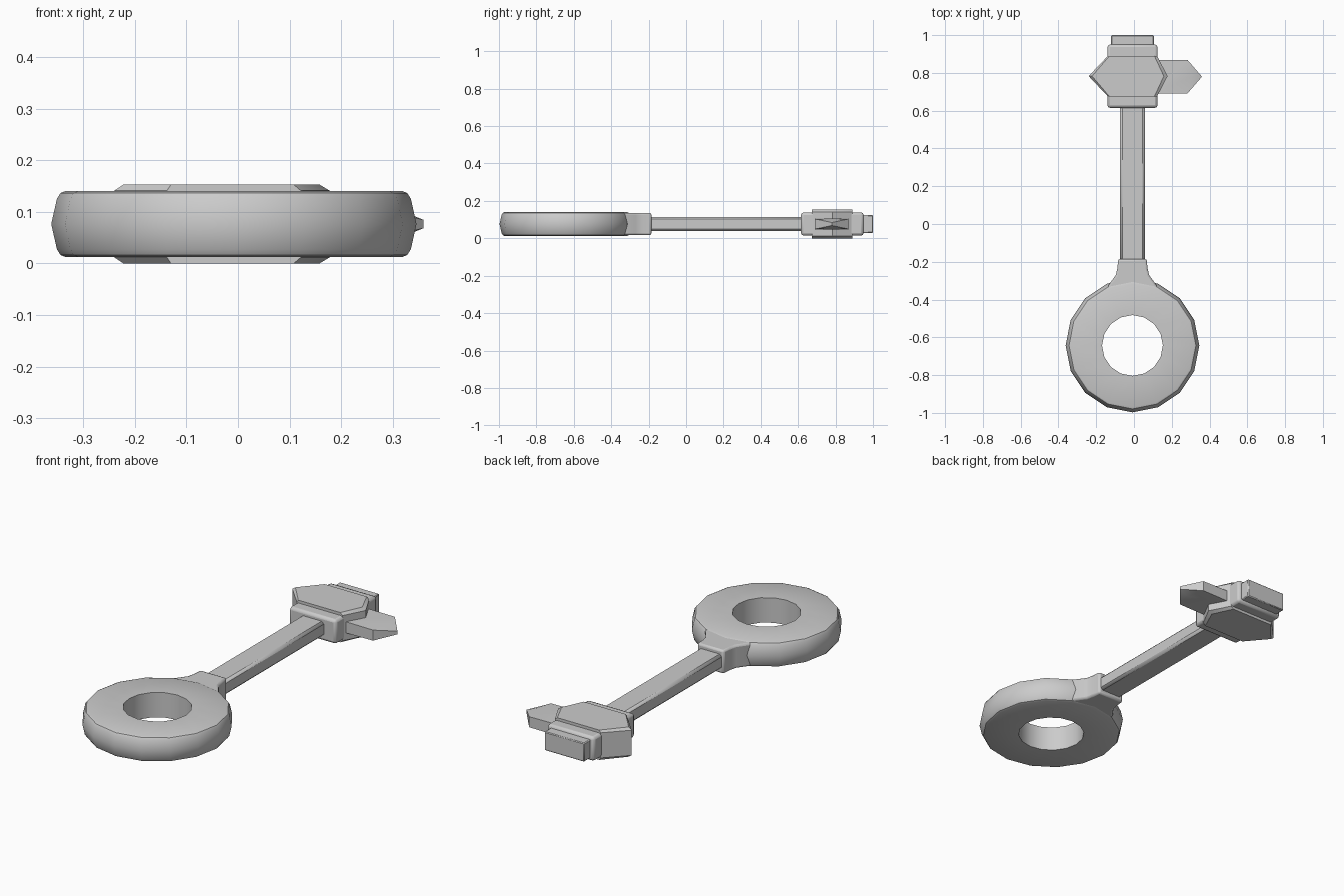
import bpy, bmesh, math

if "Cube" in bpy.data.objects:
    bpy.data.objects.remove(bpy.data.objects["Cube"])

CX, CZ = -0.008, 0.0765   # key axis: centre in x and z


def finish(name, bm, bevel=0.0, segments=2):
    bmesh.ops.recalc_face_normals(bm, faces=bm.faces)
    mesh = bpy.data.meshes.new(name)
    bm.to_mesh(mesh)
    bm.free()
    ob = bpy.data.objects.new(name, mesh)
    bpy.context.collection.objects.link(ob)
    bpy.ops.object.select_all(action='DESELECT')
    ob.select_set(True)
    bpy.context.view_layer.objects.active = ob
    bpy.ops.object.shade_smooth_by_angle(angle=math.radians(35))
    if bevel:
        mod = ob.modifiers.new("bevel", 'BEVEL')
        mod.width, mod.segments = bevel, segments
        mod.limit_method = 'ANGLE'
        mod.angle_limit = math.radians(40)
    return ob


def prism(name, outline, half_z, bevel=0.0, segments=2):
    """Extrude a plan outline symmetrically about the key's mid plane."""
    bm = bmesh.new()
    face = bm.faces.new([bm.verts.new((x + CX, y, CZ - half_z)) for x, y in outline])
    top = bmesh.ops.extrude_face_region(bm, geom=[face])
    verts = [v for v in top['geom'] if isinstance(v, bmesh.types.BMVert)]
    bmesh.ops.translate(bm, verts=verts, vec=(0, 0, 2 * half_z))
    return finish(name, bm, bevel, segments)


def bar(name, half_x, y0, y1, half_z, bevel, segments=2):
    return prism(name, [(-half_x, y0), (half_x, y0), (half_x, y1), (-half_x, y1)],
                 half_z, bevel, segments)


# Ring handle: closed section turned through 16 sides
section = [(0.161, -0.064), (0.326, -0.064), (0.336, -0.060), (0.343, -0.049),
           (0.354, 0.0),
           (0.343, 0.049), (0.336, 0.060), (0.326, 0.064), (0.161, 0.064)]
bm = bmesh.new()
N = 16
loops = []
for i in range(N):
    a = 2 * math.pi * i / N
    loops.append([bm.verts.new((CX + r * math.cos(a), -0.643 + r * math.sin(a), CZ + z))
                  for r, z in section])
for i in range(N):
    p, q = loops[i], loops[(i + 1) % N]
    for k in range(len(section)):
        m = (k + 1) % len(section)
        bm.faces.new((p[k], q[k], q[m], p[m]))
finish("ring_handle", bm)

# Flared neck between ring and shaft
side = [(0.135, -0.40), (0.128, -0.325), (0.088, -0.27), (0.08, -0.235), (0.075, -0.185)]
prism("neck", side + [(-x, y) for x, y in reversed(side)], 0.06, 0.01)

# Shaft, collar and end cap
bar("shaft", 0.065, -0.22, 0.65, 0.038, 0.012, 1)
bar("collar", 0.133, 0.615, 0.95, 0.062, 0.014)
bar("end_cap", 0.113, 0.90, 1.0, 0.048, 0.004, 1)

# Six-sided head block, tops of the slanted sides chamfered
bm = bmesh.new()
hexagon = [(-0.240, 0.783), (-0.138, 0.675), (0.122, 0.675),
           (0.178, 0.783), (0.122, 0.890), (-0.138, 0.890)]
inner = [(-0.222, 0.783), (-0.130, 0.675), (0.108, 0.675),
         (0.158, 0.783), (0.108, 0.890), (-0.130, 0.890)]
rows = [[bm.verts.new((x, y, z)) for x, y in pts]
        for pts, z in ((inner, 0), (hexagon, 0.012), (hexagon, 0.141), (inner, 0.153))]
for lo, hi in zip(rows, rows[1:]):
    for k in range(6):
        m = (k + 1) % 6
        bm.faces.new((lo[k], lo[m], hi[m], hi[k]))
bm.faces.new(rows[0])
bm.faces.new(rows[-1])
finish("head_block", bm)

# Pointed key bit, tapering to the tip
bm = bmesh.new()
for s in (-1, 1):
    for x, dy, h in ((0.10, -0.089, 0.029), (0.10, 0.089, 0.029),
                     (0.283, -0.089, 0.027), (0.283, 0.089, 0.027),
                     (0.307, 0.0, 0.029), (0.36, 0.0, 0.008)):
        bm.verts.new((x, 0.780 + dy, CZ + s * h))
bmesh.ops.convex_hull(bm, input=bm.verts)
bmesh.ops.dissolve_limit(bm, angle_limit=math.radians(2), verts=bm.verts, edges=bm.edges)
finish("key_bit", bm)
